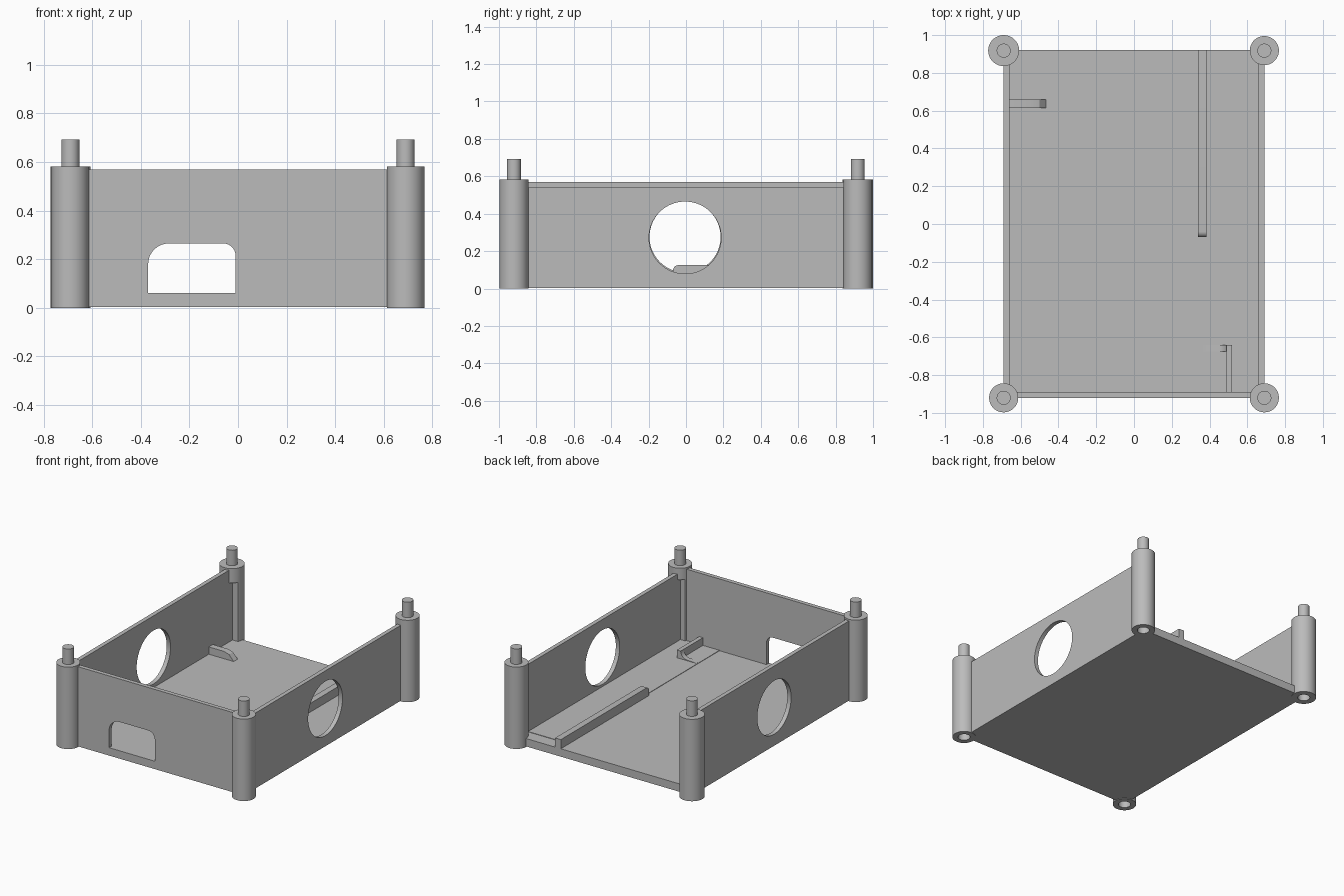
import bpy, bmesh, math
from mathutils import Vector, Matrix

old = bpy.data.objects.get("Cube")
if old:
    bpy.data.objects.remove(old, do_unlink=True)

grey = bpy.data.materials.new("plain_grey")
grey.use_nodes = True
colour = (0.5, 0.5, 0.5, 1)
grey.diffuse_color = colour
grey.node_tree.nodes["Principled BSDF"].inputs["Base Color"].default_value = colour


def finish(name, bm):
    bmesh.ops.recalc_face_normals(bm, faces=bm.faces)
    mesh = bpy.data.meshes.new(name)
    bm.to_mesh(mesh)
    bm.free()
    mesh.materials.append(grey)
    ob = bpy.data.objects.new(name, mesh)
    bpy.context.collection.objects.link(ob)
    return ob


def prism(name, pts, axis, lo, hi):
    """Extrude a 2D outline along one axis; the outline uses the other two in order."""
    def place(p, d):
        c = list(p)
        c.insert("xyz".index(axis), d)
        return c
    bm = bmesh.new()
    face = bm.faces.new([bm.verts.new(place(p, lo)) for p in pts])
    new = bmesh.ops.extrude_face_region(bm, geom=[face])["geom"]
    shift = Vector(place((0, 0), hi - lo))
    bmesh.ops.translate(bm, vec=shift, verts=[v for v in new if isinstance(v, bmesh.types.BMVert)])
    return finish(name, bm)


def box(name, x0, x1, y0, y1, z0, z1):
    return prism(name, [(x0, y0), (x1, y0), (x1, y1), (x0, y1)], "z", z0, z1)


def arc(cx, cy, r, a0, a1, n=8):
    return [(cx + r * math.cos(math.radians(a0 + (a1 - a0) * i / n)),
             cy + r * math.sin(math.radians(a0 + (a1 - a0) * i / n))) for i in range(n + 1)]


def circle(cx, cy, r, n=64):
    return arc(cx, cy, r, 0, 360, n)[:-1]


def cut(ob, cutter):
    mod = ob.modifiers.new("cut", "BOOLEAN")
    mod.operation = "DIFFERENCE"
    mod.solver = "EXACT"
    mod.object = cutter
    dg = bpy.context.evaluated_depsgraph_get()
    mesh = bpy.data.meshes.new_from_object(ob.evaluated_get(dg))
    ob.modifiers.clear()
    ob.data = mesh
    bpy.data.objects.remove(cutter, do_unlink=True)


def smooth(ob):
    bpy.ops.object.select_all(action="DESELECT")
    ob.select_set(True)
    bpy.context.view_layer.objects.active = ob
    bpy.ops.object.shade_smooth_by_angle(angle=math.radians(30))


W, D, T, FLOOR = 0.69, 0.92, 0.03, 0.06

# Base plate, with clearance for the sockets under the posts
base = box("base_plate", -W, W, -D, D, 0.004, FLOOR)
for sx in (-1, 1):
    for sy in (-1, 1):
        cut(base, prism("socket_cutter", circle(sx * W, sy * D, 0.055), "z", -0.1, 0.2))
box("raised_floor_strip", 0.36, W - T / 2, -D + T / 2, D - 0.09, FLOOR - 0.01, FLOOR + 0.003)

# Side walls with round openings
for name, x0, top, z, r in (("left_wall", W - T, 0.54, 0.272, 0.193),
                            ("right_wall", -W, 0.57, 0.276, 0.19)):
    wall = box(name, x0, x0 + T, -0.86, 0.86, 0.004, top)
    cut(wall, prism("round_cutter", circle(-0.005, z, r), "x", x0 - 0.1, x0 + 0.1))
    smooth(wall)

# Front wall with a round-shouldered window
front = box("front_wall", -0.63, 0.63, -D, -D + T, 0.004, 0.57)
window = ([(-0.37, FLOOR), (-0.01, FLOOR)] + arc(-0.06, 0.215, 0.05, 0, 90)
          + arc(-0.285, 0.18, 0.085, 90, 180))
cut(front, prism("window_cutter", window, "y", -1.1, -0.8))
smooth(front)


# Corner posts: turned column with a top pin and a bottom socket
def post(name, x, y, r):
    outline = [(0, 0.12), (0.04, 0.12), (0.04, 0), (r, 0), (r, 0.582),
               (0.037, 0.582), (0.037, 0.692), (0, 0.692)]
    bm = bmesh.new()
    verts = [bm.verts.new((p, 0, z)) for p, z in outline]
    edges = [bm.edges.new(pair) for pair in zip(verts, verts[1:])]
    bmesh.ops.spin(bm, geom=verts + edges, axis=(0, 0, 1), cent=(0, 0, 0),
                   angle=math.tau, steps=48)
    bmesh.ops.remove_doubles(bm, verts=bm.verts, dist=0.0005)
    bm.transform(Matrix.Translation((x, y, 0)))
    return finish(name, bm)


posts = {}
for side, sx in (("left", 1), ("right", -1)):
    for end, sy in (("front", -1), ("back", 1)):
        r = 0.082 if (sx, sy) == (-1, 1) else 0.077
        posts[end, side] = post(f"{end}_{side}_post", sx * W, sy * (D if sy < 0 else 0.918), r)

# Inner slots in two opposite posts
cut(posts["back", "right"], box("slot_cutter", -0.66, -0.59, 0.8, 0.88, FLOOR, 0.48))
cut(posts["front", "left"], box("slot_cutter", 0.59, 0.66, -0.88, -0.8, FLOOR, 0.5))
for ob in posts.values():
    smooth(ob)

# Long floor rail with a rounded front end
rail = [(0.92, 0.05), (0.92, 0.125)] + arc(-0.04, 0.095, 0.03, 90, 180) + [(-0.07, 0.05)]
smooth(prism("floor_rail", rail, "x", 0.34, 0.385))

# Short stop on the right wall, sloping at its tip
stop = [(-0.67, 0.05), (-0.67, 0.112), (-0.54, 0.112), (-0.5, 0.1), (-0.465, FLOOR), (-0.465, 0.05)]
smooth(prism("wall_stop", stop, "y", 0.615, 0.66))

# Corner bracket: upright rib and a foot that sweeps down to the floor
box("bracket_rib", 0.49, 0.52, -0.9, -0.64, 0.05, 0.118)
foot = [(0.5, 0.05), (0.5, 0.118)] + arc(0.44, 0.118, 0.05, 0, -90) + [(0.365, 0.064), (0.365, 0.05)]
smooth(prism("bracket_foot", foot, "y", -0.675, -0.64))
